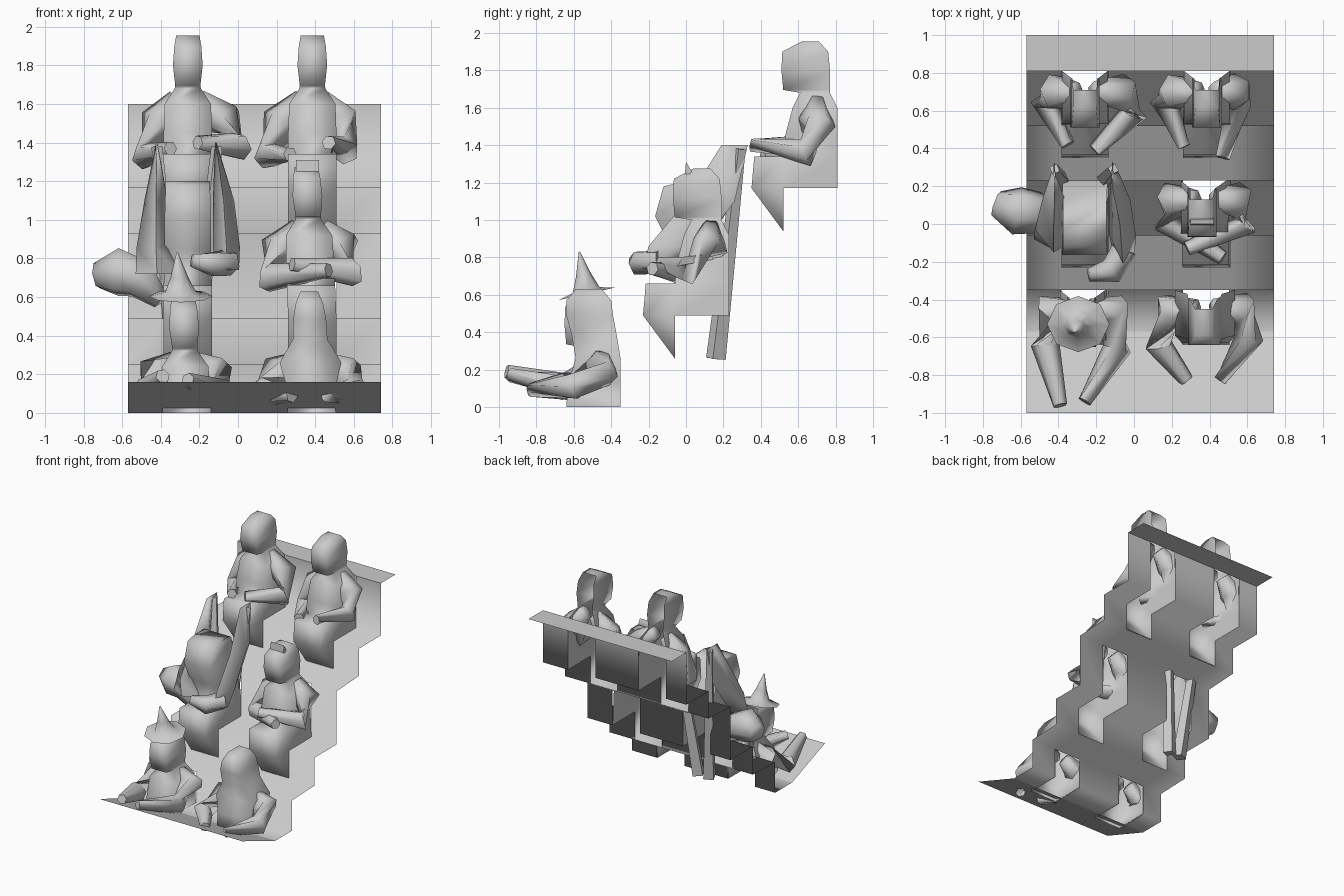
import bpy, bmesh, math
from mathutils import Vector

cube = bpy.data.objects.get("Cube")
if cube:
    bpy.data.objects.remove(cube, do_unlink=True)

grey = bpy.data.materials.new("plain_grey")
grey.use_nodes = True
grey.diffuse_color = (0.6, 0.6, 0.6, 1)
grey.node_tree.nodes["Principled BSDF"].inputs["Base Color"].default_value = grey.diffuse_color


def finish(name, bm, sharp=80):
    """Turn a bmesh into a smooth object, keeping edges above the angle sharp."""
    bmesh.ops.remove_doubles(bm, verts=bm.verts, dist=0.001)
    bmesh.ops.recalc_face_normals(bm, faces=bm.faces)
    for f in bm.faces:
        f.smooth = True
    for e in bm.edges:
        if len(e.link_faces) == 2 and e.calc_face_angle(0) > math.radians(sharp):
            e.smooth = False
    mesh = bpy.data.meshes.new(name)
    bm.to_mesh(mesh)
    bm.free()
    mesh.materials.append(grey)
    ob = bpy.data.objects.new(name, mesh)
    bpy.context.collection.objects.link(ob)
    return ob


def skin(bm, rings, closed=True, caps=(True, True)):
    """Join consecutive rings of points with quads and return the side faces."""
    rows = [[bm.verts.new(p) for p in r] for r in rings]
    n = len(rows[0])
    faces = []
    for a, b in zip(rows, rows[1:]):
        for i in range(n if closed else n - 1):
            j = (i + 1) % n
            faces.append(bm.faces.new((a[i], a[j], b[j], b[i])))
    for cap, row in zip(caps, (rows[0], rows[-1])):
        if cap:
            bm.faces.new(row)
    return faces


def tube(name, path, sides=6):
    """Tapered limb through (x, y, z, radius) points."""
    pts = [Vector(p[:3]) for p in path]
    rings = []
    for i, p in enumerate(pts):
        d = (pts[min(i + 1, len(pts) - 1)] - pts[max(i - 1, 0)]).normalized()
        u = d.cross(Vector((0.3, 0.9, 0.3))).normalized()
        v = d.cross(u)
        r = path[i][3]
        rings.append([p + r * (math.cos(t) * u + math.sin(t) * v)
                      for t in (2 * math.pi * k / sides for k in range(sides))])
    bm = bmesh.new()
    skin(bm, rings)
    return finish(name, bm)


# Stepped seating sheet, open behind and under each sitter
columns = [-0.57, -0.385, -0.135, 0.26, 0.51, 0.74]
steps = [(-1, 0.16), (-0.57, 0), (-0.35, 0), (-0.35, 0.25), (-0.06, 0.26), (-0.06, 0.49),
         (0.23, 0.49), (0.23, 0.93), (0.52, 0.945), (0.52, 1.17), (0.81, 1.17),
         (0.81, 1.6), (1, 1.6)]
KEPT = (0, 3, 7, 11)
bm = bmesh.new()
grid = [[bm.verts.new((x, y, z)) for x in columns] for y, z in steps]
for r in range(len(steps) - 1):
    for c in range(len(columns) - 1):
        if c in (1, 3) and r not in KEPT:
            continue
        bm.faces.new((grid[r][c], grid[r][c + 1], grid[r + 1][c + 1], grid[r + 1][c]))
stand = finish("stepped_seating", bm, 100)
for p in stand.data.polygons:
    if p.center.y > 0.85 or p.center.y < -0.6:
        p.use_smooth = False

# Row origins: back of the seat and seat height
ROWS = {"back": (0.81, 1.17), "middle": (0.23, 0.49), "front": (-0.35, -0.19)}
# Open-backed sections: half width, front, back, height
LEGS = [(0.125, -0.29, -0.29, -0.23), (0.125, -0.46, -0.29, 0), (0.125, -0.445, -0.29, 0.17)]
SEATED = [(0.125, -0.29, 0, 0), (0.125, -0.29, 0, 0.17)]
TORSO = SEATED + [(0.125, -0.28, 0, 0.28), (0.12, -0.24, 0, 0.43), (0.068, -0.20, -0.04, 0.51)]
HEAD = [(0.065, -0.29, -0.04, 0.525), (0.077, -0.30, -0.04, 0.63),
        (0.07, -0.295, -0.05, 0.73), (0.06, -0.19, -0.1, 0.785)]
SHAWL = SEATED + [(0.125, -0.28, 0, 0.32), (0.16, -0.24, 0, 0.45)]
HOOD = [(0.09, -0.26, -0.02, 0.57), (0.085, -0.29, -0.04, 0.68),
        (0.07, -0.29, -0.05, 0.76), (0.045, -0.24, -0.1, 0.82)]
BOWING = SEATED + [(0.12, -0.31, -0.02, 0.36), (0.12, -0.395, -0.08, 0.53),
                   (0.115, -0.35, -0.11, 0.69), (0.115, -0.26, -0.13, 0.71),
                   (0.115, -0.12, -0.12, 0.7), (0.12, 0, 0, 0.44)]


def sitter(name, row, x, sections, lean=0):
    """Trunk and lap, with the head moved sideways by lean."""
    y0, z0 = ROWS[row]

    def rings(parts):
        return [[(x + s * h + lean * max(z, 0) / 0.5, y0 + y, max(z0 + z, 0))
                 for s, y in ((-1, back), (-1, front), (1, front), (1, back))]
                for h, front, back, z in parts]

    bm = bmesh.new()
    faces = skin(bm, rings(sections), closed=False, caps=(False, sections is not BOWING))
    if row != "front":
        # The lap opens into the trunk
        bm.faces.remove(faces[1])
        skin(bm, rings(LEGS), closed=False, caps=(False, True))
    finish(name, bm, 120)


sitter("back_right_person", "back", -0.26, TORSO + HEAD)
sitter("back_left_person", "back", 0.385, TORSO + HEAD)
sitter("middle_right_person", "middle", -0.26, BOWING)
sitter("middle_left_person", "middle", 0.385, TORSO + HEAD, -0.02)
sitter("front_right_person", "front", -0.26, TORSO + HEAD, -0.015)
sitter("front_left_person", "front", 0.385, SHAWL + HOOD, -0.01)

# Arms: neck side, shoulder, elbow, hand
ARMS = {
    "back_right_person_right_arm": [(-0.31, 0.70, 1.63), (-0.41, 0.70, 1.51), (-0.475, 0.65, 1.33), (-0.35, 0.42, 1.37)],
    "back_right_person_left_arm": [(-0.21, 0.70, 1.63), (-0.07, 0.70, 1.52), (0.0, 0.59, 1.38), (-0.21, 0.39, 1.40)],
    "back_left_person_right_arm": [(0.34, 0.70, 1.63), (0.22, 0.70, 1.51), (0.16, 0.65, 1.33), (0.27, 0.41, 1.34)],
    "back_left_person_left_arm": [(0.43, 0.70, 1.63), (0.53, 0.70, 1.52), (0.55, 0.64, 1.36), (0.47, 0.35, 1.40)],
    "middle_left_person_right_arm": [(0.32, 0.13, 0.96), (0.21, 0.13, 0.85), (0.165, 0.02, 0.70), (0.47, -0.18, 0.74)],
    "middle_left_person_left_arm": [(0.43, 0.13, 0.96), (0.54, 0.13, 0.86), (0.59, 0.01, 0.73), (0.28, -0.13, 0.77)],
    "front_right_person_right_arm": [(-0.32, -0.45, 0.27), (-0.43, -0.45, 0.20), (-0.47, -0.64, 0.11), (-0.39, -0.96, 0.19)],
    "front_right_person_left_arm": [(-0.23, -0.45, 0.27), (-0.12, -0.45, 0.20), (-0.09, -0.66, 0.11), (-0.26, -0.94, 0.17)],
    "front_left_person_right_arm": [(0.33, -0.45, 0.27), (0.20, -0.45, 0.20), (0.13, -0.64, 0.11), (0.28, -0.83, 0.09)],
    "front_left_person_left_arm": [(0.42, -0.45, 0.27), (0.56, -0.45, 0.20), (0.61, -0.6, 0.11), (0.46, -0.83, 0.09)],
}
for name, path in ARMS.items():
    tube(name, [p + (r,) for p, r in zip(path, (0.055, 0.1, 0.077, 0.038))])

# Bowing person's pointed sleeves: x, y, z, half width, half depth
SLEEVES = {
    "right": [(-0.42, 0.26, 1.4, 0.004, 0.07), (-0.425, 0.13, 1.1, 0.06, 0.13),
              (-0.425, -0.03, 0.86, 0.1, 0.12), (-0.42, -0.08, 0.72, 0.11, 0.06)],
    "left": [(-0.115, 0.26, 1.4, 0.004, 0.07), (-0.075, 0.13, 1.1, 0.055, 0.13),
             (-0.06, -0.06, 0.86, 0.07, 0.14), (-0.055, -0.14, 0.74, 0.06, 0.09)],
}
for side, path in SLEEVES.items():
    bm = bmesh.new()
    skin(bm, [[(x + i * hx, y + j * hy, z) for i, j in ((1, 0), (0, 1), (-1, 0), (0, -1))]
              for x, y, z, hx, hy in path])
    finish(side + "_pointed_sleeve", bm)
for side, top, low in (("right", -0.42, -0.325), ("left", -0.11, -0.225)):
    tube(side + "_hanging_strip", [(top, 0.29, 1.38, 0.03), (low, 0.16, 0.26, 0.055)], 4)
tube("bowing_person_left_hand", [(-0.05, -0.13, 0.78, 0.07), (-0.12, -0.25, 0.77, 0.07),
     (-0.24, -0.27, 0.79, 0.035)])
tube("side_bundle", [(-0.40, 0.03, 0.58, 0.05), (-0.50, 0.06, 0.69, 0.11),
     (-0.62, 0.07, 0.73, 0.13), (-0.73, 0.11, 0.71, 0.07)])

# Pointed hood tip
bm = bmesh.new()
skin(bm, [[(0.36 + s * 0.06, y, z) for y, z in ((-0.01, 1.2), (0.0, 1.31), (0.03, 1.26))]
          for s in (-1, 1)])
finish("hood_tip", bm)

# Pointed hat: tilted brim and cone
SIDES = 8
rings = []
for radius, lift in ((0.165, 0.0), (0.08, 0.02), (0.045, 0.1), (0.004, 0.225)):
    lean = -0.04 * lift / 0.225
    ring = []
    for k in range(SIDES):
        c, s = math.cos(2 * math.pi * k / SIDES), math.sin(2 * math.pi * k / SIDES)
        ring.append((-0.295 + radius * c + lean / 2, -0.53 + radius * s * 0.9 + lean,
                     0.605 + lift + 0.2 * radius * s))
    rings.append(ring)
bm = bmesh.new()
skin(bm, rings, caps=(False, True))
finish("pointed_hat", bm)
